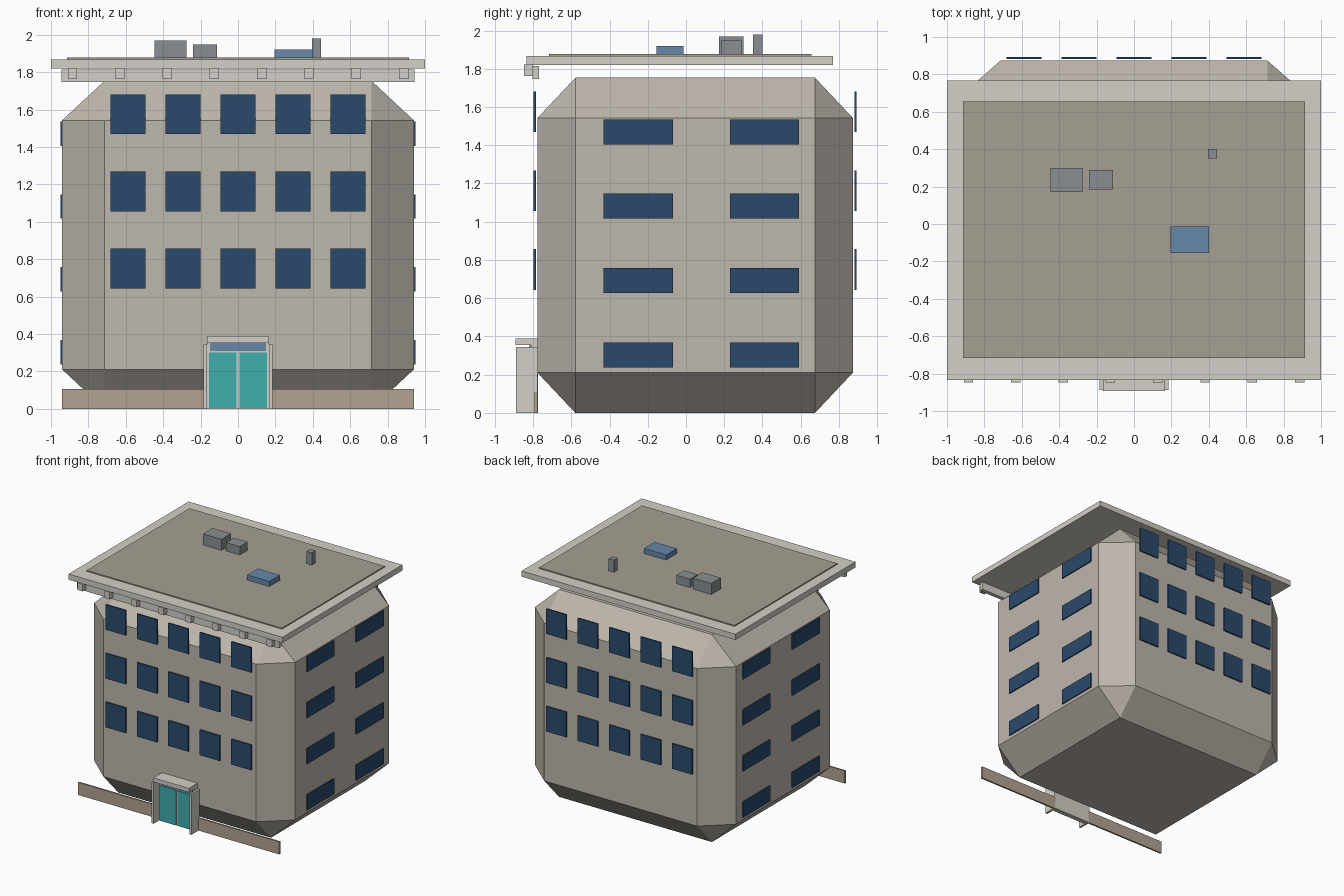
import bpy, bmesh

if "Cube" in bpy.data.objects:
    bpy.data.objects.remove(bpy.data.objects["Cube"])


def mat(name, rgb):
    # sRGB 0-255 to linear viewport colour
    def lin(c):
        c /= 255
        return c / 12.92 if c <= 0.04045 else ((c + 0.055) / 1.055) ** 2.4
    m = bpy.data.materials.new(name)
    m.diffuse_color = (*[lin(c) for c in rgb], 1)
    m.use_nodes = True
    m.node_tree.nodes["Principled BSDF"].inputs["Base Color"].default_value = m.diffuse_color
    return m


WALL = mat("wall_stone", (190, 183, 173))
TRIM = mat("pale_trim", (212, 208, 199))
ROOF = mat("roof_felt", (165, 160, 147))
GLASS = mat("window_glass", (42, 74, 108))
TEAL = mat("door_glass", (64, 174, 174))
BLUE = mat("skylight_glass", (102, 137, 170))
METAL = mat("roof_metal", (138, 143, 147))
TAN = mat("plinth_stone", (178, 163, 145))


def box(name, x, y, z, material, bevel=0):
    """Box from (min, max) ranges; bevel is a fraction of each side."""
    bm = bmesh.new()
    bmesh.ops.create_cube(bm, size=1)
    if bevel:
        bmesh.ops.bevel(bm, geom=bm.edges[:], offset=bevel, segments=1,
                        affect='EDGES')
    r = (x, y, z)
    for v in bm.verts:
        for i in range(3):
            v.co[i] = (r[i][0] + r[i][1]) / 2 + v.co[i] * (r[i][1] - r[i][0])
    me = bpy.data.meshes.new(name)
    bm.to_mesh(me)
    bm.free()
    me.materials.append(material)
    ob = bpy.data.objects.new(name, me)
    bpy.context.collection.objects.link(ob)
    return ob


def around(c, w):
    return (c - w / 2, c + w / 2)


# Chamfered main block
box("building_body", (-0.94, 0.94), (-0.777, 0.873), (0, 1.753), WALL, 0.12)

# Roof slab, raised felt panel, cornice beam and brackets
box("roof_slab", (-1, 1), (-0.835, 0.768), (1.82, 1.868), TRIM)
box("roof_panel", (-0.913, 0.913), (-0.717, 0.656), (1.86, 1.877), ROOF)
box("cornice_beam", (-0.944, 0.944), (-0.803, -0.77), (1.747, 1.815), TRIM)
for i in range(8):
    box("cornice_bracket", around(-0.885 + i * 0.2529, 0.05),
        (-0.847, -0.80), (1.763, 1.822), TRIM)

# Front and back windows
for z in (0.75, 1.162, 1.575):
    for i in range(-2, 3):
        x = around(i * 0.294, 0.187)
        box("front_window", x, (-0.798, -0.785), around(z, 0.212), GLASS)
        box("back_window", x, (0.881, 0.893), around(z, 0.212), GLASS)

# Side windows
for z in (0.303, 0.693, 1.082, 1.47):
    for y in (-0.25, 0.41):
        for s in (-1, 1):
            box("side_window", around(s * 0.943, 0.014), around(y, 0.362),
                around(z, 0.13), GLASS)

# Plinth strip along the front
box("plinth", (-0.94, 0.94), (-0.792, -0.777), (0, 0.106), TAN)

# Entrance: frame, door leaves, transom, side fins, canopy
box("door_frame", (-0.166, 0.166), (-0.812, -0.775), (0, 0.357), TRIM)
for s in (-1, 1):
    box("door_leaf", around(s * 0.081, 0.148), (-0.82, -0.805), (0.003, 0.3), TEAL)
    box("entrance_fin", around(s * 0.176, 0.018), (-0.888, -0.777),
        (0, 0.345), TRIM)
box("door_transom", (-0.15, 0.15), (-0.82, -0.805), (0.309, 0.353), BLUE)
box("entrance_canopy", (-0.166, 0.166), (-0.892, -0.775), (0.355, 0.39), TRIM)

# Rooftop equipment
box("large_roof_unit", (-0.447, -0.275), (0.172, 0.30), (1.868, 1.97), METAL)
box("small_roof_unit", (-0.24, -0.112), (0.184, 0.29), (1.868, 1.947), METAL)
box("roof_vent", (0.395, 0.445), (0.35, 0.40), (1.868, 1.98), METAL)
box("skylight", (0.195, 0.402), (-0.155, -0.014), (1.868, 1.92), BLUE)
